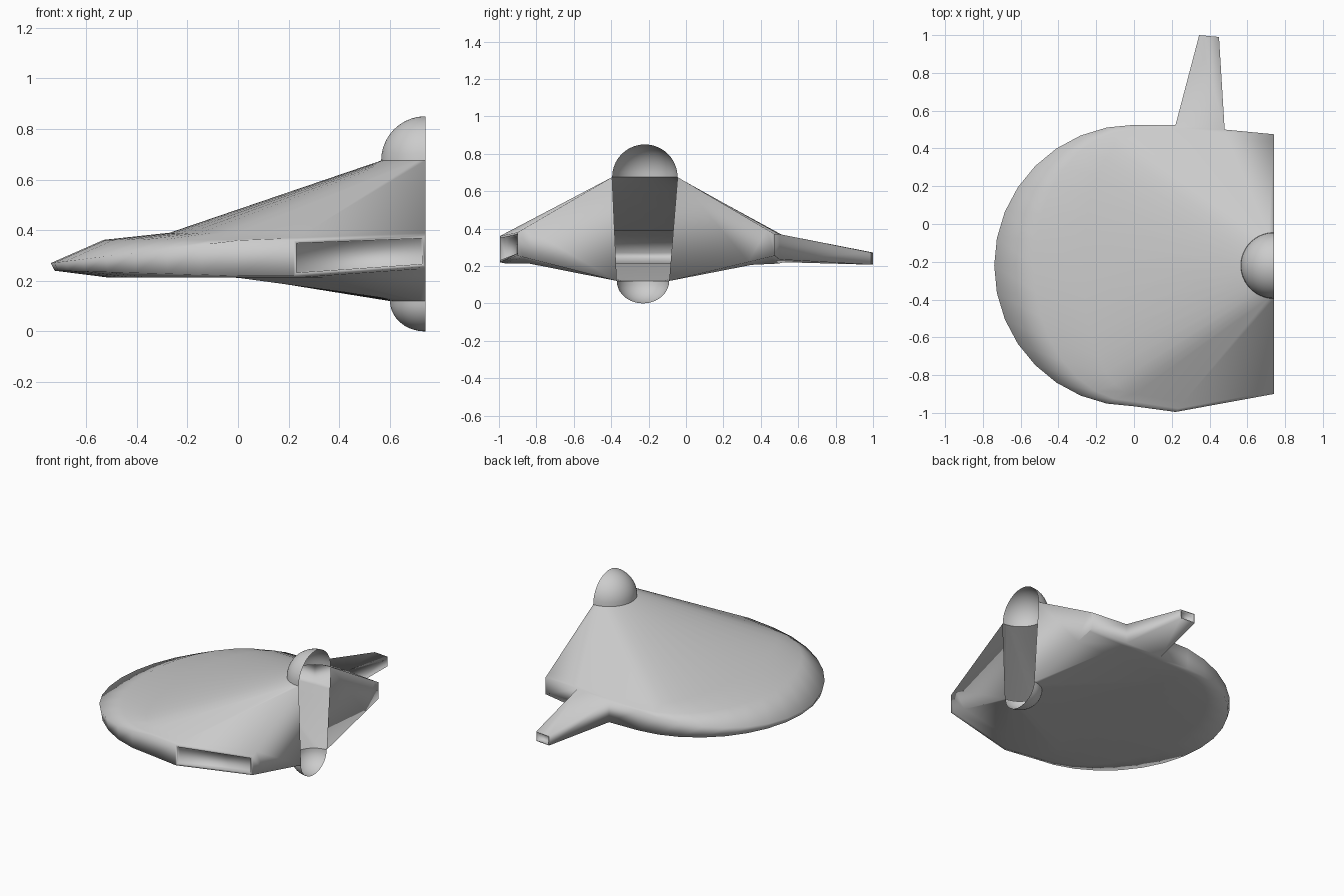
import bpy, bmesh
from math import sin, cos, pi, radians
from mathutils import Vector as V

if "Cube" in bpy.data.objects:
    bpy.data.objects.remove(bpy.data.objects["Cube"])

HX, HY = 0.74, -0.22          # hub axis on the open side


def finish(bm, name):
    bmesh.ops.remove_doubles(bm, verts=bm.verts, dist=0.0005)
    bmesh.ops.recalc_face_normals(bm, faces=bm.faces)
    for f in bm.faces:
        f.smooth = True       # the whole shell is smooth shaded
    me = bpy.data.meshes.new(name)
    bm.to_mesh(me)
    bm.free()
    ob = bpy.data.objects.new(name, me)
    bpy.context.collection.objects.link(ob)
    return ob


def hub_point(t, r, z, y=HY):
    """t runs 0..1 around the half circle, from the front to the back."""
    a = -pi / 2 - pi * t
    return V((HX + r * cos(a), y + r * sin(a), z))


# rim columns: end stations given directly, round part by angle
front = [(0.74, -0.90, 0.38, 0.255), (0.22, -0.995, 0.36, 0.22)]
back = [(0.22, 0.525, 0.36, 0.22), (0.48, 0.50, 0.37, 0.235), (0.74, 0.475, 0.37, 0.255)]
stations = front + [k * pi / 16 for k in range(-8, 9)] + back
n = len(stations)

columns = []
for i, s in enumerate(stations):
    t = i / (n - 1)
    top = hub_point(t, 0.175, 0.675)
    low = hub_point(t, 0.14, 0.12, -0.23)
    if isinstance(s, tuple):
        x, y, zt, zb = s
        hi, lo = V((x, y, zt)), V((x, y, zb))
        col = [top, hi.lerp(top, 0.08), hi.lerp(top, 0.03), hi, lo,
               lo.lerp(low, 0.05), lo.lerp(low, 0.25), low]
        if x == 0.22:         # underside stays flat before the cone starts
            col[5].z = col[6].z = 0.213
    else:
        c, q = cos(s), sin(s)

        def ring(rx, ry, z):
            return V((-rx * c, HY + ry * q, z))
        col = [top, ring(0.27, 0.68, 0.39), ring(0.53, 0.72, 0.362),
               ring(0.74, 0.745, 0.36 - 0.09 * c), ring(0.725, 0.74, 0.22 + 0.02 * c),
               ring(0.52, 0.70, 0.214), ring(-0.03, 0.56, 0.212), low]
    columns.append(col)

# hull skin lofted through the columns
bm = bmesh.new()
vs = [[bm.verts.new(p) for p in col] for col in columns]
rim = {}
for i in range(n - 1):
    for j in range(7):
        f = bm.faces.new((vs[i][j], vs[i + 1][j], vs[i + 1][j + 1], vs[i][j + 1]))
        if j == 3:
            rim[i] = f
# flat end walls either side of the open slot
bm.faces.new(vs[0])
bm.faces.new(list(reversed(vs[-1])))
bmesh.ops.recalc_face_normals(bm, faces=bm.faces)


def recess(face, border, depth):
    bmesh.ops.inset_region(bm, faces=[face], thickness=border)
    bmesh.ops.inset_region(bm, faces=[face], thickness=0.001, depth=-depth)


# recessed opening in the front side
recess(rim[0], 0.017, 0.035)

# tapered fin pulled out of the back side
fin = bmesh.ops.extrude_discrete_faces(bm, faces=[rim[n - 3]])['faces'][0]
zmid = sum(v.co.z for v in fin.verts) / 4
for v in fin.verts:
    z = 0.272 if v.co.z > zmid else 0.207
    v.co = V((0.345, 1.0, z)) if v.co.x < 0.35 else V((0.45, 0.99, z))
bm.normal_update()
recess(fin, 0.008, 0.03)
finish(bm, "hull")


# half domes above and below the hub
def half_dome(name, r, z, height, y):
    bm = bmesh.new()
    steps = 10
    rows = []
    for j in range(steps + 1):
        e = pi / 2 * j / steps
        rows.append([bm.verts.new(hub_point(i / (n - 1), r * cos(e), z + height * sin(e), y))
                     for i in range(n)])
    for j in range(steps):
        for i in range(n - 1):
            bm.faces.new((rows[j][i], rows[j][i + 1], rows[j + 1][i + 1], rows[j + 1][i]))
    finish(bm, name)


half_dome("upper_dome", 0.175, 0.675, 0.175, HY)
half_dome("lower_dome", 0.14, 0.12, -0.12, -0.23)
